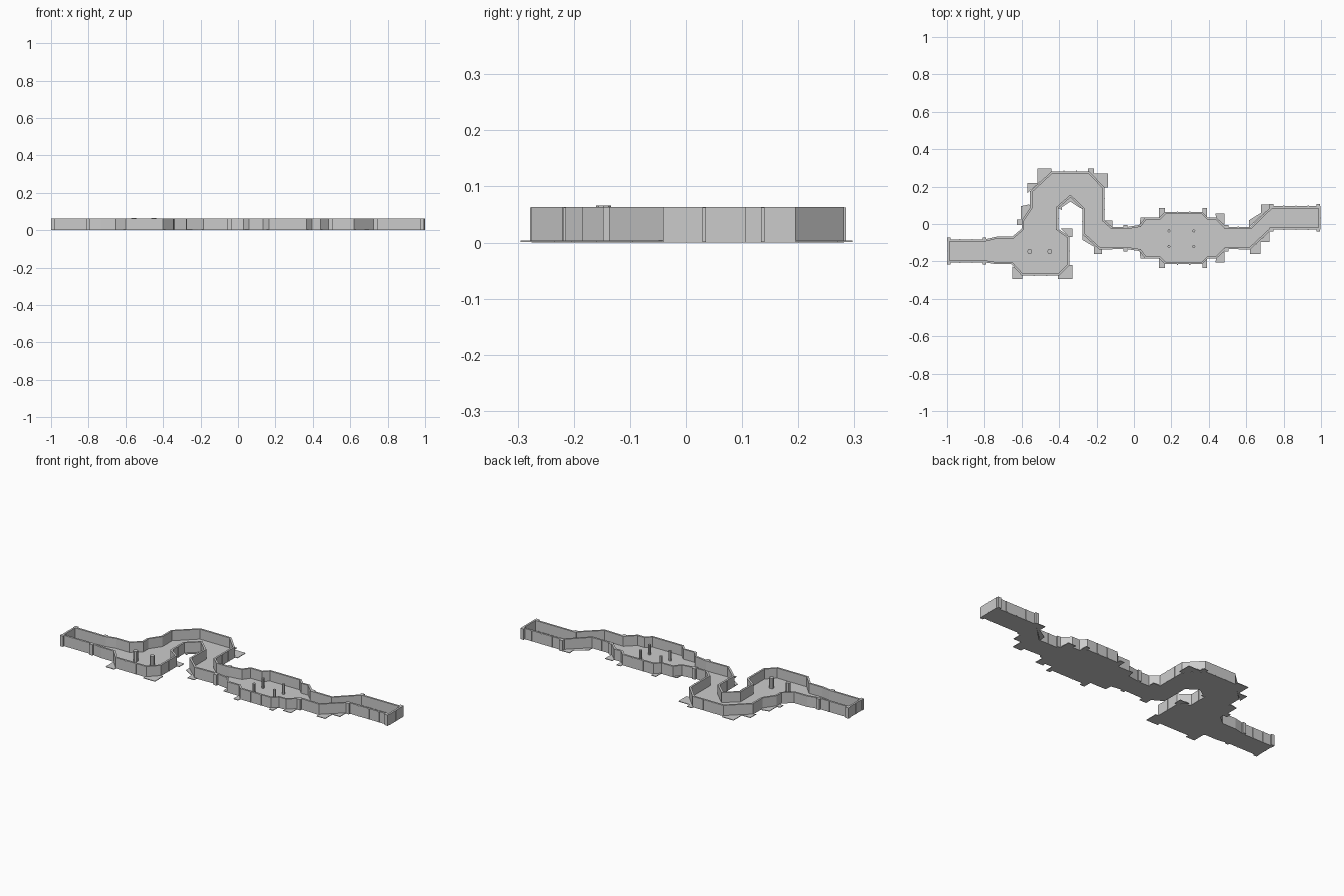
import bpy, bmesh
from mathutils import Vector

FLOOR_Z, WALL_Z, WALL_T = 0.005, 0.063, 0.011


def finish(bm, name):
    bmesh.ops.recalc_face_normals(bm, faces=bm.faces)
    mesh = bpy.data.meshes.new(name)
    bm.to_mesh(mesh)
    bm.free()
    obj = bpy.data.objects.new(name, mesh)
    bpy.context.collection.objects.link(obj)
    return obj


def add_prism(bm, pts, z0, z1):
    face = bm.faces.new([bm.verts.new((x, y, z0)) for x, y in pts])
    res = bmesh.ops.extrude_face_region(bm, geom=[face], use_keep_orig=True)
    verts = [g for g in res["geom"] if isinstance(g, bmesh.types.BMVert)]
    bmesh.ops.translate(bm, verts=verts, vec=(0, 0, z1 - z0))


def rect(x0, y0, x1, y1):
    return [(x0, y0), (x1, y0), (x1, y1), (x0, y1)]


def inset(pts, d):
    """Mitred inward offset of a clockwise outline."""
    out = []
    for i, p in enumerate(pts):
        a, p, b = Vector(pts[i - 1]), Vector(p), Vector(pts[(i + 1) % len(pts)])
        e, f = (p - a).normalized(), (b - p).normalized()
        n, m = Vector((e.y, -e.x)), Vector((f.y, -f.x))
        out.append(p + (n + m) * d / (1 + n.dot(m)))
    return out


# Room two is symmetric about y = -0.075
AXIS = -0.075
hall_top = [(-0.045, -0.017), (0.03, -0.005), (0.06, 0.035), (0.135, 0.035), (0.165, 0.065),
            (0.365, 0.065), (0.395, 0.035), (0.44, 0.035), (0.495, -0.017)]
hall_bottom = [(x, 2 * AXIS - y) for x, y in reversed(hall_top)]

# Whole dungeon outline, clockwise
outline = ([(-0.997, -0.083), (-0.80, -0.083), (-0.735, -0.068), (-0.65, -0.068), (-0.60, -0.025),
            (-0.60, 0.02), (-0.555, 0.085), (-0.555, 0.175), (-0.44, 0.282), (-0.24, 0.282),
            (-0.157, 0.195), (-0.157, 0.02), (-0.115, -0.017)]
           + hall_top
           + [(0.62, -0.017), (0.735, 0.095), (0.997, 0.095), (0.997, -0.03), (0.735, -0.03),
              (0.62, -0.137)]
           + hall_bottom
           + [(-0.185, -0.137), (-0.275, -0.055), (-0.275, 0.08), (-0.34, 0.142), (-0.405, 0.085),
              (-0.405, -0.025), (-0.345, -0.068), (-0.345, -0.22), (-0.40, -0.275),
              (-0.60, -0.275), (-0.655, -0.215), (-0.735, -0.215), (-0.80, -0.205), (-0.997, -0.205)])

# Floor slab
bm = bmesh.new()
add_prism(bm, outline, 0, FLOOR_Z)
finish(bm, "floor")

# Perimeter wall
bm = bmesh.new()
loops = [[bm.verts.new((p[0], p[1], z)) for p in pts]
         for pts, z in ((outline, 0.001), (outline, WALL_Z),
                        (inset(outline, WALL_T), WALL_Z), (inset(outline, WALL_T), 0.001))]
for k in range(4):
    a, b = loops[k], loops[(k + 1) % 4]
    for i in range(len(outline)):
        j = (i + 1) % len(outline)
        bm.faces.new((a[i], a[j], b[j], b[i]))
finish(bm, "perimeter_wall")

# Thin ribs where wall panels meet
bm = bmesh.new()
for i, p in enumerate(outline):
    a, b = Vector(p), Vector(outline[(i + 1) % len(outline)])
    d = b - a
    if min(abs(d.x), abs(d.y)) > 0.001:
        continue
    count = round(d.length / 0.063)
    t = d.normalized() * 0.003
    n = Vector((-t.y, t.x))
    for k in range(1, count):
        c = a + d * k / count
        add_prism(bm, [c - t - n, c + t - n, c + t + n, c - t + n], 0.001, WALL_Z - 0.001)
finish(bm, "wall_ribs")

# Jambs on both sides of each room joint
bm = bmesh.new()
for x, y0, y1 in ((-0.99, -0.205, -0.083), (-0.80, -0.205, -0.083), (-0.045, -0.137, -0.017),
                  (0.495, -0.137, -0.017), (0.735, -0.03, 0.095), (0.985, -0.03, 0.095)):
    for y in (y0, y1):
        add_prism(bm, rect(x - 0.01, y - 0.011, x + 0.01, y + 0.011), 0, WALL_Z)
finish(bm, "door_jambs")

# Floor tile corners left outside the diagonal walls
flaps = [[(-0.57, 0.165), (-0.57, 0.22), (-0.515, 0.22), (-0.515, 0.297), (-0.44, 0.297), (-0.44, 0.28)],
         [(-0.245, 0.28), (-0.245, 0.297), (-0.215, 0.297), (-0.215, 0.27), (-0.14, 0.27), (-0.14, 0.195), (-0.16, 0.195)],
         [(-0.625, -0.005), (-0.625, 0.025), (-0.605, 0.025), (-0.605, 0.095), (-0.56, 0.105), (-0.55, 0.08), (-0.595, 0.015), (-0.595, -0.005)],
         [(-0.65, -0.225), (-0.65, -0.295), (-0.595, -0.295), (-0.595, -0.275)],
         [(-0.405, -0.27), (-0.405, -0.295), (-0.33, -0.295), (-0.33, -0.22), (-0.35, -0.22)],
         [(-0.39, -0.025), (-0.33, -0.025), (-0.33, -0.07), (-0.345, -0.07)],
         [(-0.275, -0.05), (-0.275, -0.085), (-0.215, -0.085), (-0.215, -0.16), (-0.17, -0.16), (-0.17, -0.137), (-0.187, -0.137)],
         [(-0.157, 0.02), (-0.115, 0.02), (-0.115, -0.017)],
         [(-0.405, 0.085), (-0.385, 0.075), (-0.385, 0.09), (-0.34, 0.12), (-0.34, 0.142)],
         [(-0.34, 0.142), (-0.34, 0.12), (-0.295, 0.09), (-0.275, 0.08)],
         [(0.615, -0.017), (0.615, 0.02), (0.68, 0.042), (0.68, 0.105), (0.735, 0.105), (0.735, 0.095)],
         [(0.62, -0.137), (0.62, -0.16), (0.675, -0.16), (0.675, -0.095), (0.725, -0.095), (0.725, -0.04)]]
half = [rect(0.135, 0.035, 0.165, 0.085), rect(0.365, 0.035, 0.39, 0.085),
        [(0.44, 0.03), (0.435, 0.055), (0.485, 0.055), (0.485, -0.005)],
        [(0.03, -0.005), (0.035, 0.035), (0.06, 0.035)]]
flaps += half + [[(x, 2 * AXIS - y) for x, y in f] for f in half]
bm = bmesh.new()
for f in flaps:
    add_prism(bm, f, 0.0005, FLOOR_Z - 0.001)
finish(bm, "floor_tile_corners")


# Pillars
def pillar(name, x, y, r, top, sides):
    bpy.ops.mesh.primitive_cylinder_add(vertices=sides, radius=r, depth=top - 0.002,
                                        location=(x, y, (top + 0.002) / 2))
    bpy.context.object.name = name


for x in (-0.557, -0.45):
    pillar("cave_pillar", x, -0.147, 0.013, 0.066, 8)
for x in (0.187, 0.32):
    for y in (-0.037, -0.12):
        pillar("hall_pillar", x, y, 0.008, WALL_Z, 8)
